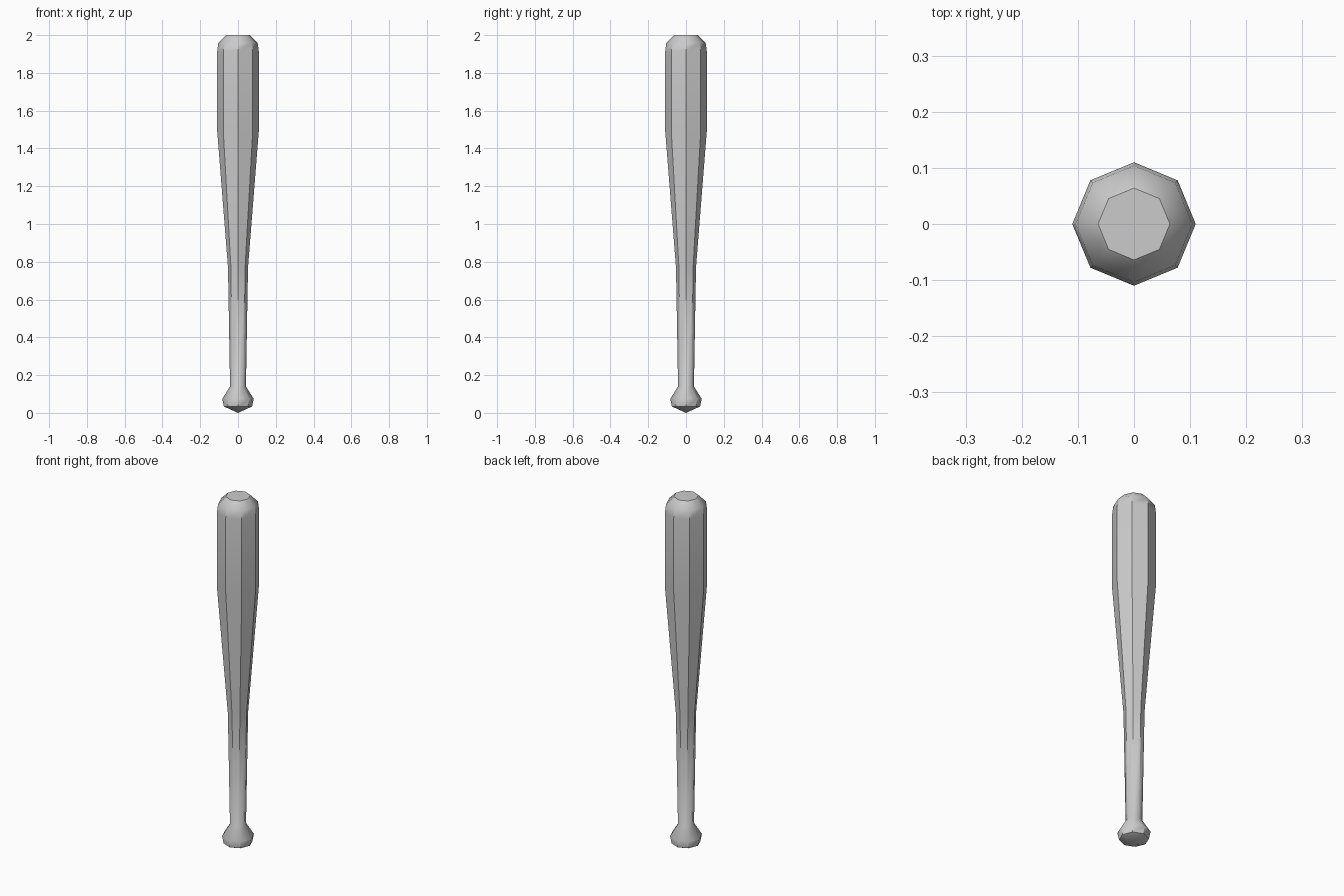
import bpy, bmesh
from math import cos, sin, pi, radians

if "Cube" in bpy.data.objects:
    bpy.data.objects.remove(bpy.data.objects["Cube"])

SIDES = 8
# (radius, height) from knob to barrel end
PROFILE = [(0.075, 0.034), (0.083, 0.075), (0.042, 0.14), (0.053, 0.77),
           (0.11, 1.49), (0.11, 1.915), (0.104, 1.96), (0.064, 2.0)]

bm = bmesh.new()
rings = [[bm.verts.new((r * cos(2 * pi * i / SIDES), r * sin(2 * pi * i / SIDES), z))
          for i in range(SIDES)] for r, z in PROFILE]

# Walls between neighbouring rings
for low, high in zip(rings, rings[1:]):
    for i in range(SIDES):
        j = (i + 1) % SIDES
        bm.faces.new((low[i], low[j], high[j], high[i]))

# Flat barrel end and shallow cone under the knob
bm.faces.new(rings[-1])
tip = bm.verts.new((0, 0, 0))
for i in range(SIDES):
    bm.faces.new((tip, rings[0][(i + 1) % SIDES], rings[0][i]))
bmesh.ops.recalc_face_normals(bm, faces=bm.faces)

mesh = bpy.data.meshes.new("bat")
bm.to_mesh(mesh)
bm.free()
bat = bpy.data.objects.new("bat", mesh)
bpy.context.collection.objects.link(bat)

# Soft rounding along the length, crisp facets around it
bpy.context.view_layer.objects.active = bat
bat.select_set(True)
bpy.ops.object.shade_smooth_by_angle(angle=radians(42))
